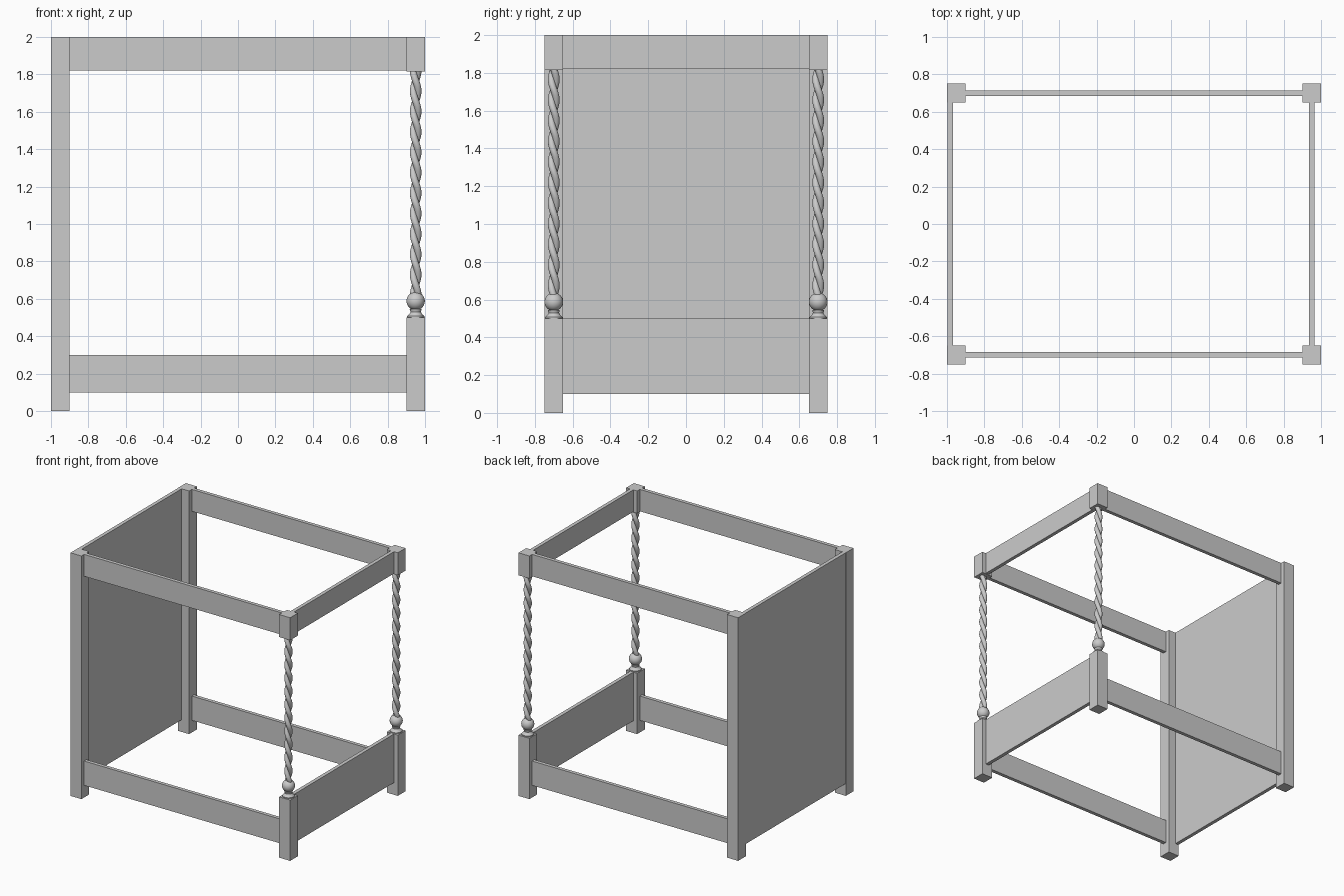
import bpy, bmesh
from math import sin, cos, pi, radians

if "Cube" in bpy.data.objects:
    bpy.data.objects.remove(bpy.data.objects["Cube"])


def finish(name, bm):
    bmesh.ops.recalc_face_normals(bm, faces=bm.faces)
    mesh = bpy.data.meshes.new(name)
    bm.to_mesh(mesh)
    bm.free()
    ob = bpy.data.objects.new(name, mesh)
    bpy.context.collection.objects.link(ob)
    bpy.context.view_layer.objects.active = ob
    ob.select_set(True)
    bpy.ops.object.shade_smooth_by_angle(angle=radians(40))
    ob.select_set(False)
    return ob


def box(name, x, y, z):
    bm = bmesh.new()
    bmesh.ops.create_cube(bm, size=1)
    for v in bm.verts:
        v.co = [lo + (c + 0.5) * (hi - lo) for c, (lo, hi) in zip(v.co, (x, y, z))]
    return finish(name, bm)


def loft(name, rings):
    """Skin a list of closed rings and cap both ends."""
    bm = bmesh.new()
    loops = [[bm.verts.new(p) for p in ring] for ring in rings]
    n = len(loops[0])
    for a, b in zip(loops, loops[1:]):
        for i in range(n):
            j = (i + 1) % n
            bm.faces.new((a[i], a[j], b[j], b[i]))
    bm.faces.new(loops[0])
    bm.faces.new(loops[-1])
    return finish(name, bm)


def turned(name, x, y, profile, n=32):
    return loft(name, [[(x + r * cos(2 * pi * i / n), y + r * sin(2 * pi * i / n), z)
                        for i in range(n)] for r, z in profile])


def twist(name, x, y, z0, z1, strands=2, turns=5.5, steps=132, n=32):
    """Barley-twist shaft: round strands wound around each other."""
    rings = []
    for k in range(steps + 1):
        t = k / steps
        ring = []
        for i in range(n):
            a = 2 * pi * i / n
            r = 0.014 + 0.017 * abs(cos(strands * a / 2))
            b = a - 2 * pi * turns * t
            ring.append((x + r * cos(b), y + r * sin(b), z0 + (z1 - z0) * t))
        rings.append(ring)
    return loft(name, rings)


# Turned collar below the ball, then the ball itself
collar = [(0.046, 0.5), (0.046, 0.508), (0.034, 0.518), (0.028, 0.53), (0.032, 0.545)]
ball = [(max(0.002, 0.049 * sin(pi * k / 16)), 0.588 - 0.049 * cos(pi * k / 16)) for k in range(17)]

for side, s in (("front", -1), ("back", 1)):
    yr = sorted((s * 0.65, s * 0.75))
    yc = s * 0.7
    # Posts
    box(f"{side}_head_post", (-1, -0.9), yr, (0, 2))
    box(f"{side}_foot_post_base", (0.9, 1), yr, (0, 0.5))
    box(f"{side}_foot_post_top", (0.9, 1), yr, (1.815, 2))
    turned(f"{side}_post_collar", 0.95, yc, collar)
    turned(f"{side}_post_ball", 0.95, yc, ball)
    twist(f"{side}_post_twist", 0.95, yc, 0.62, 1.82)
    # Long rails
    rail = (yc - 0.015, yc + 0.015)
    box(f"{side}_bed_rail", (-0.91, 0.91), rail, (0.1, 0.3))
    box(f"{side}_canopy_rail", (-0.91, 0.91), rail, (1.82, 2))

# Boards across the width
box("headboard", (-0.998, -0.968), (-0.66, 0.66), (0.1, 2))
box("footboard", (0.935, 0.965), (-0.66, 0.66), (0.1, 0.5))
box("foot_canopy_rail", (0.935, 0.965), (-0.66, 0.66), (1.82, 2))
